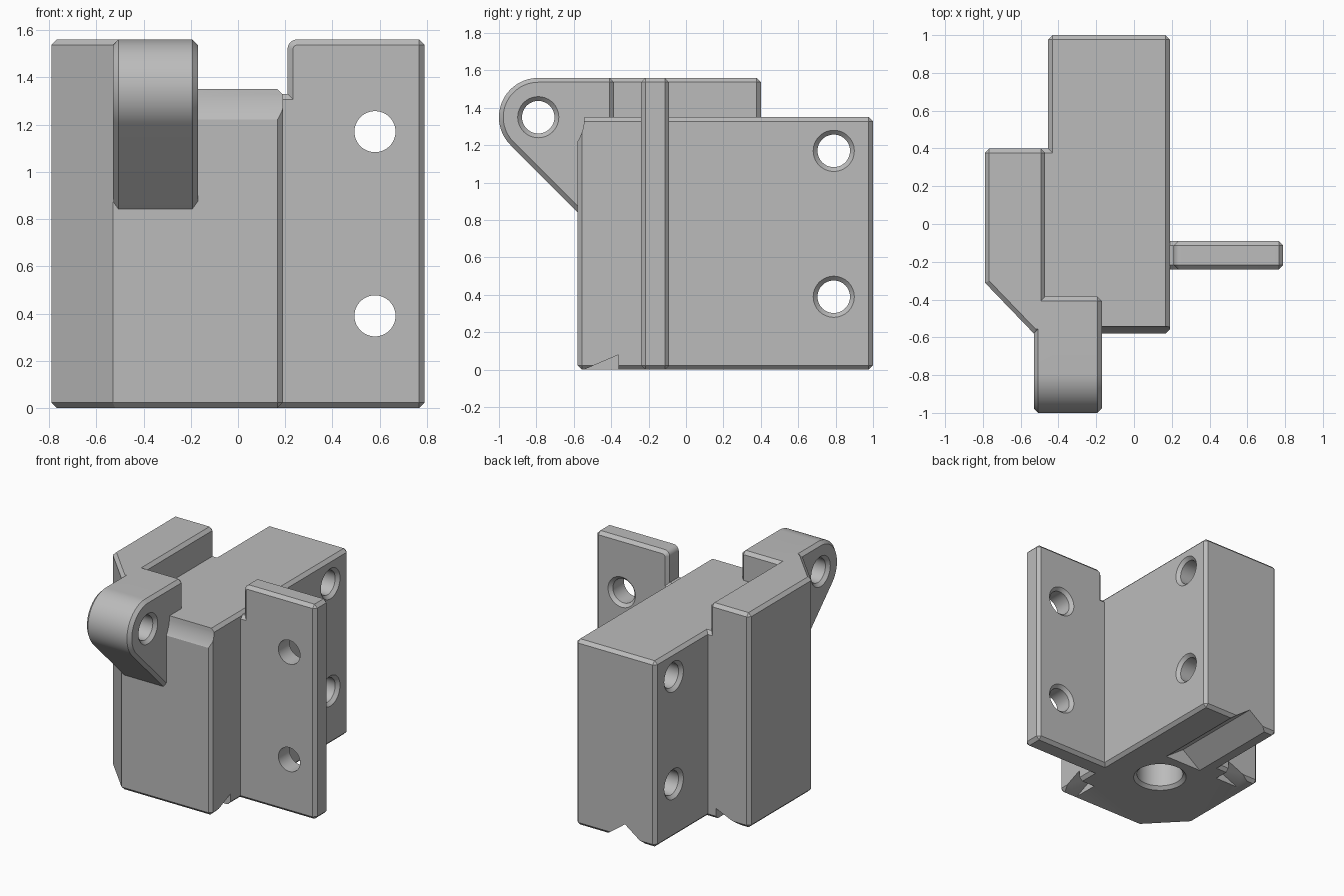
import bpy, bmesh, math
from mathutils import Vector

old = bpy.data.objects.get("Cube")
if old:
    bpy.data.objects.remove(old, do_unlink=True)

CHAMFER = 0.023
HINGE = (-0.79, 1.35)


def to_3d(axis, a, b, t):
    return Vector({"x": (t, a, b), "y": (a, t, b), "z": (a, b, t)}[axis])


def finish(name, bm):
    bmesh.ops.recalc_face_normals(bm, faces=bm.faces)
    mesh = bpy.data.meshes.new(name)
    bm.to_mesh(mesh)
    bm.free()
    obj = bpy.data.objects.new(name, mesh)
    bpy.context.scene.collection.objects.link(obj)
    return obj


def prism(name, points, axis, lo, hi, chamfer=0):
    """Extrude a 2D outline along an axis and chamfer its convex edges."""
    bm = bmesh.new()
    face = bm.faces.new([bm.verts.new(to_3d(axis, a, b, lo)) for a, b in points])
    ext = bmesh.ops.extrude_face_region(bm, geom=[face])
    moved = [v for v in ext["geom"] if isinstance(v, bmesh.types.BMVert)]
    bmesh.ops.translate(bm, verts=moved, vec=to_3d(axis, 0, 0, hi - lo))
    bmesh.ops.recalc_face_normals(bm, faces=bm.faces)
    if chamfer:
        sharp = [e for e in bm.edges if e.calc_face_angle_signed() > 0.9]
        bmesh.ops.bevel(bm, geom=sharp, offset=chamfer, offset_type="OFFSET",
                        segments=1, profile=0.5, affect="EDGES", clamp_overlap=True)
    return finish(name, bm)


def bore(name, axis, a, b, lo, hi, radius, sink_lo=True, sink_hi=True):
    """Round cutter with optional countersinks at its ends."""
    s, over = CHAMFER, 0.02
    rings = [(lo - over, radius + s + over), (lo + s, radius)] if sink_lo else [(lo - over, radius)]
    rings += [(hi - s, radius), (hi + over, radius + s + over)] if sink_hi else [(hi + over, radius)]
    bm = bmesh.new()
    n = 48
    loops = []
    for t, r in rings:
        loops.append([bm.verts.new(to_3d(axis, a + r * math.cos(i * math.tau / n),
                                         b + r * math.sin(i * math.tau / n), t)) for i in range(n)])
    for p, q in zip(loops, loops[1:]):
        for i in range(n):
            j = (i + 1) % n
            bm.faces.new((p[i], p[j], q[j], q[i]))
    bm.faces.new(loops[0])
    bm.faces.new(loops[-1])
    return finish(name, bm)


def combine(target, other, operation):
    mod = target.modifiers.new(operation, "BOOLEAN")
    mod.operation = operation
    mod.solver = "EXACT"
    mod.object = other
    bpy.context.view_layer.objects.active = target
    bpy.ops.object.modifier_apply(modifier=mod.name)
    bpy.data.objects.remove(other, do_unlink=True)


def arc(cx, cy, r, start, end, n):
    return [(cx + r * math.cos(math.radians(start + (end - start) * i / n)),
             cy + r * math.sin(math.radians(start + (end - start) * i / n))) for i in range(n + 1)]


# Main block with the lower part of the side block
body = prism("bracket_body", [(-0.455, 1), (-0.455, 0.4), (-0.79, 0.4), (-0.79, -0.31),
                              (-0.53, -0.58), (0.19, -0.58), (0.19, 1)], "z", 0, 1.35, CHAMFER)

# Round clearance behind the hinge
combine(body, bore("hinge_clearance", "x", *HINGE, -0.3, 0.3, 0.247, False, False), "DIFFERENCE")

# Tall side block
combine(body, prism("side_block", [(-0.79, 0.4), (-0.79, -0.31), (-0.53, -0.58),
                                   (-0.47, -0.58), (-0.47, 0.4)], "z", 0.7, 1.56, CHAMFER), "UNION")

# Rounded hinge ear
ear = arc(*HINGE, 0.21, 90, 225, 28) + [(-0.5, 0.763), (-0.385, 0.763), (-0.385, 1.56)]
combine(body, prism("hinge_ear", ear, "x", -0.53, -0.17, CHAMFER), "UNION")

# Mounting plate
plate = [(0, 0), (0.79, 0), (0.79, 1.56)] + arc(0.25, 1.52, 0.04, 90, 180, 8) + [(0.21, 1.33), (0, 1.33)]
combine(body, prism("mounting_plate", plate, "y", -0.24, -0.09, CHAMFER), "UNION")

# Screw holes, hinge pin hole and the blind hole underneath
for z in (0.39, 1.17):
    combine(body, bore("block_hole", "x", 0.79, z, -0.455, 0.19, 0.087), "DIFFERENCE")
    combine(body, bore("plate_hole", "y", 0.58, z, -0.24, -0.09, 0.087, False, True), "DIFFERENCE")
combine(body, bore("pin_hole", "x", *HINGE, -0.53, -0.17, 0.087), "DIFFERENCE")
combine(body, bore("base_hole", "z", -0.21, 0.03, 0, 0.7, 0.16, True, False), "DIFFERENCE")

# Grooves in the underside
combine(body, prism("back_groove", [(-0.375, -0.01), (-0.045, -0.01), (-0.21, 0.11)],
                    "y", 0.28, 1.1), "DIFFERENCE")
combine(body, prism("right_groove", [(-0.57, -0.01), (-0.36, -0.01), (-0.36, 0.08)],
                    "x", 0.06, 0.3), "DIFFERENCE")
combine(body, prism("left_groove", [(-0.73, -0.01), (-0.52, -0.01), (-0.52, 0.08)],
                    "y", 0.27, 0.5), "DIFFERENCE")

# Plain grey finish
grey = bpy.data.materials.new("plain_grey")
grey.use_nodes = True
colour = (0.5, 0.5, 0.5, 1)
grey.diffuse_color = colour
grey.node_tree.nodes["Principled BSDF"].inputs["Base Color"].default_value = colour
body.data.materials.clear()
body.data.materials.append(grey)
for poly in body.data.polygons:
    poly.material_index = 0

bpy.ops.object.select_all(action="DESELECT")
body.select_set(True)
bpy.context.view_layer.objects.active = body
bpy.ops.object.shade_smooth_by_angle(angle=math.radians(30))
